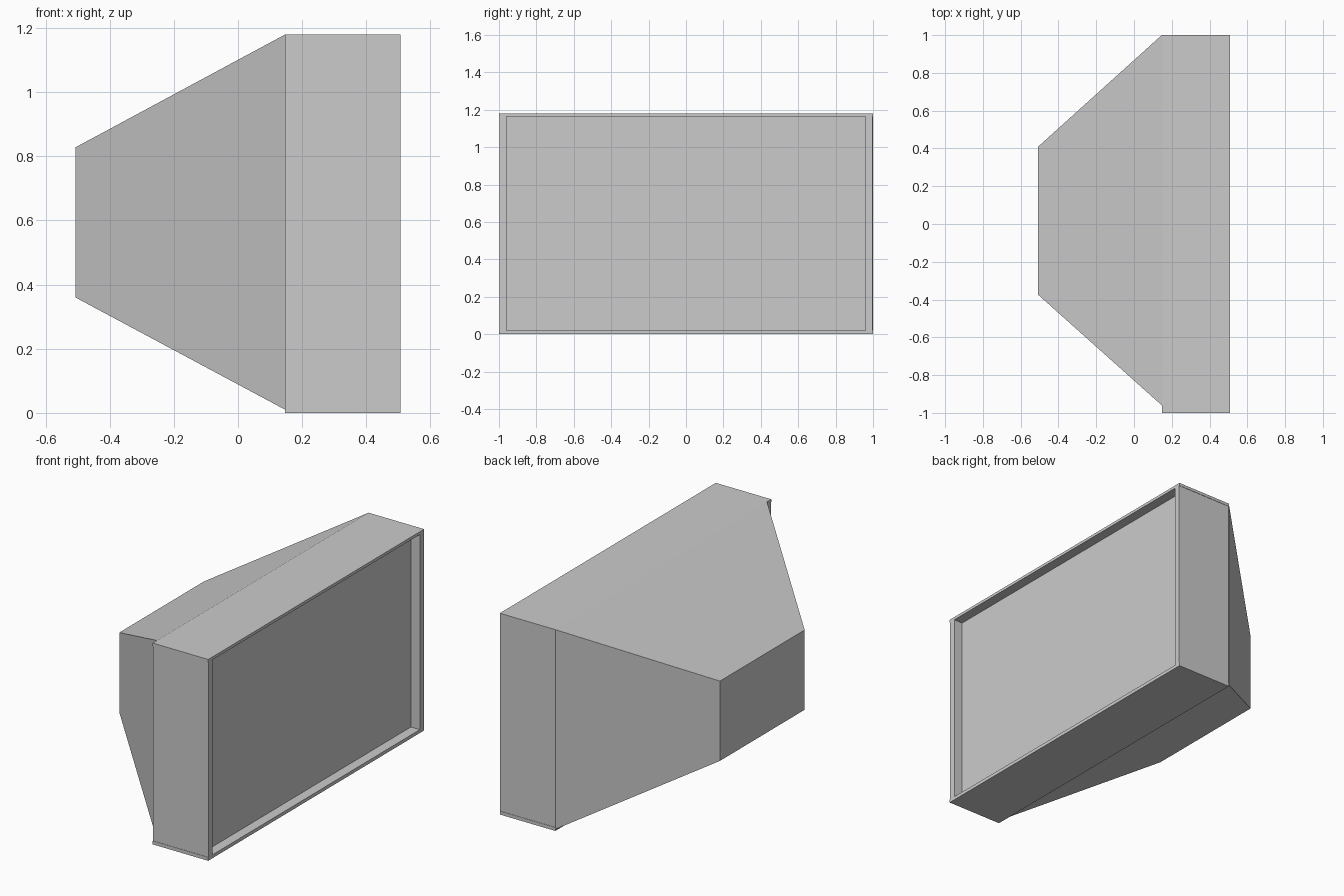
import bpy
import bmesh

cube = bpy.data.objects.get("Cube")
if cube:
    bpy.data.objects.remove(cube, do_unlink=True)

# Single plastic colour
GREY = (0.6, 0.6, 0.6, 1.0)
grey = bpy.data.materials.new("light_grey")
grey.use_nodes = True
grey.diffuse_color = GREY
grey.node_tree.nodes["Principled BSDF"].inputs["Base Color"].default_value = GREY


def frustum(name, back, front):
    """Solid between two rectangles, each (x, y_min, y_max, z_min, z_max)."""
    bm = bmesh.new()
    rings = []
    for x, y0, y1, z0, z1 in (back, front):
        corners = ((y0, z0), (y1, z0), (y1, z1), (y0, z1))
        rings.append([bm.verts.new((x, y, z)) for y, z in corners])
    for ring in rings:
        bm.faces.new(ring)
    for i in range(4):
        j = (i + 1) % 4
        bm.faces.new((rings[0][i], rings[0][j], rings[1][j], rings[1][i]))
    bmesh.ops.recalc_face_normals(bm, faces=bm.faces)
    mesh = bpy.data.meshes.new(name)
    bm.to_mesh(mesh)
    bm.free()
    mesh.materials.append(grey)
    obj = bpy.data.objects.new(name, mesh)
    bpy.context.collection.objects.link(obj)
    return obj


def box(name, x0, x1, *section):
    return frustum(name, (x0, *section), (x1, *section))


BACK, JOIN, FACE = -0.507, 0.147, 0.507
SCREEN = FACE - 0.058
HEIGHT, LOW, HIGH = 1.18, 0.02, 1.163
INNER, SIDE = 0.96, 0.998

# Casing frame around the screen
box("casing_bottom", JOIN, FACE, -1, 1, 0, LOW)
box("casing_top", JOIN, FACE, -1, 1, HIGH, HEIGHT)
box("casing_near_side", JOIN, FACE, -SIDE, -INNER, LOW, HIGH)
box("casing_far_side", JOIN, FACE, INNER, SIDE, LOW, HIGH)

# Recessed screen filling the frame
box("screen", JOIN, SCREEN, -INNER, INNER, LOW, HIGH)

# Tapered rear housing, slightly off centre
frustum("rear_housing",
        (BACK, -0.375, 0.41, 0.36, 0.828),
        (JOIN, -INNER, 1, 0.01, HEIGHT))
